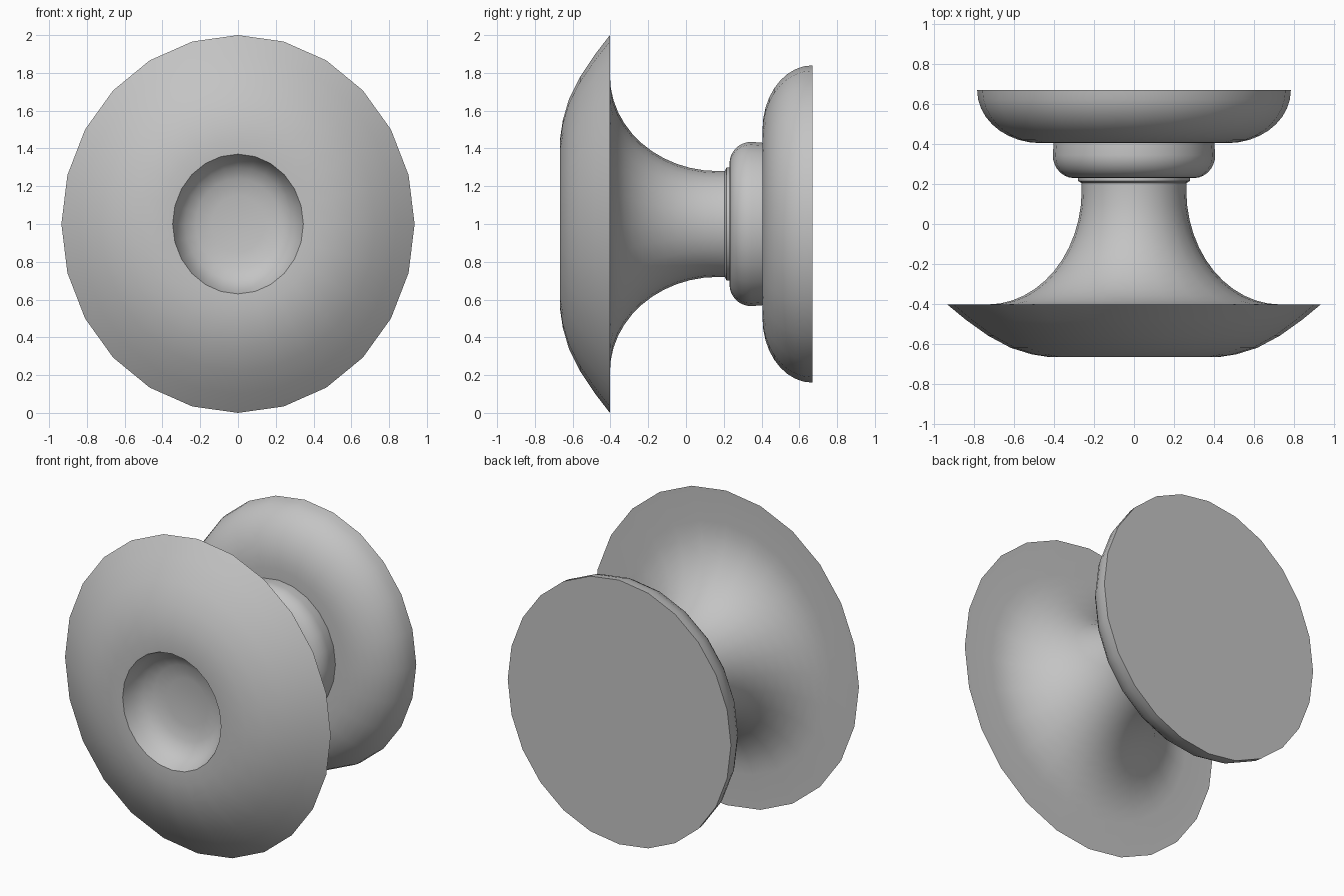
import bpy
import bmesh
from math import cos, sin, tau, radians

cube = bpy.data.objects.get("Cube")
if cube:
    bpy.data.objects.remove(cube, do_unlink=True)

SIDES = 24
WIDTH = 0.935  # the turned section is slightly narrower than tall

grey = bpy.data.materials.new("plain grey")
grey.use_nodes = True
colour = (0.55, 0.55, 0.55, 1)
grey.diffuse_color = colour
grey.node_tree.nodes["Principled BSDF"].inputs["Base Color"].default_value = colour


def arc(centre, size, start, end, steps):
    """Elliptical arc of (radius, y) points, angles in degrees."""
    angles = [radians(start + (end - start) * i / steps) for i in range(steps + 1)]
    return [(centre[0] + size[0] * cos(a), centre[1] + size[1] * sin(a)) for a in angles]


def lathe(name, profile):
    """Turn a (radius, y) profile about the y axis; radius 0 closes with a fan."""
    bm = bmesh.new()
    rings = []
    for r, y in profile:
        count = SIDES if r > 0 else 1
        rings.append([bm.verts.new((r * WIDTH * sin(tau * i / SIDES), y,
                                    1 + r * cos(tau * i / SIDES))) for i in range(count)])
    for a, b in zip(rings, rings[1:]):
        for i in range(SIDES):
            j = (i + 1) % SIDES
            corners = [a[i % len(a)], a[j % len(a)], b[j % len(b)], b[i % len(b)]]
            bm.faces.new(list(dict.fromkeys(corners)))
    # Profiles run from front to back, so the winding is the same everywhere
    bm.normal_update()
    mesh = bpy.data.meshes.new(name)
    bm.to_mesh(mesh)
    bm.free()
    mesh.materials.append(grey)
    obj = bpy.data.objects.new(name, mesh)
    bpy.context.collection.objects.link(obj)
    bpy.ops.object.select_all(action="DESELECT")
    obj.select_set(True)
    bpy.context.view_layer.objects.active = obj
    bpy.ops.object.shade_smooth_by_angle(angle=radians(35))
    return obj


# Handle: dished front, domed face, sharp rim and flared neck
dish = [(0, -0.50), (0.15, -0.505), (0.24, -0.52), (0.30, -0.55), (0.345, -0.60), (0.37, -0.665)]
dome = [(0.45, -0.667), (0.55, -0.652), (0.66, -0.62), (0.78, -0.56), (0.90, -0.48), (1.0, -0.403)]
neck = arc((0.785, 0.17), (0.505, 0.573), 270, 180, 12)
lathe("handle", dish + dome + neck + [(0.28, 0.205)])

# Collar: small cove, then a rounded bead against the base
bead = arc((0.32, 0.345), (0.115, 0.115), 260, 360, 8)
lathe("collar", [(0.28, 0.205), (0.30, 0.215)] + bead + [(0.43, 0.405)])

# Base plate: flat front, rounded side, flat back
side = arc((0.50, 0.67), (0.34, 0.265), 270, 360, 9)
lathe("base_plate", [(0.43, 0.405)] + side + [(0, 0.67)])
